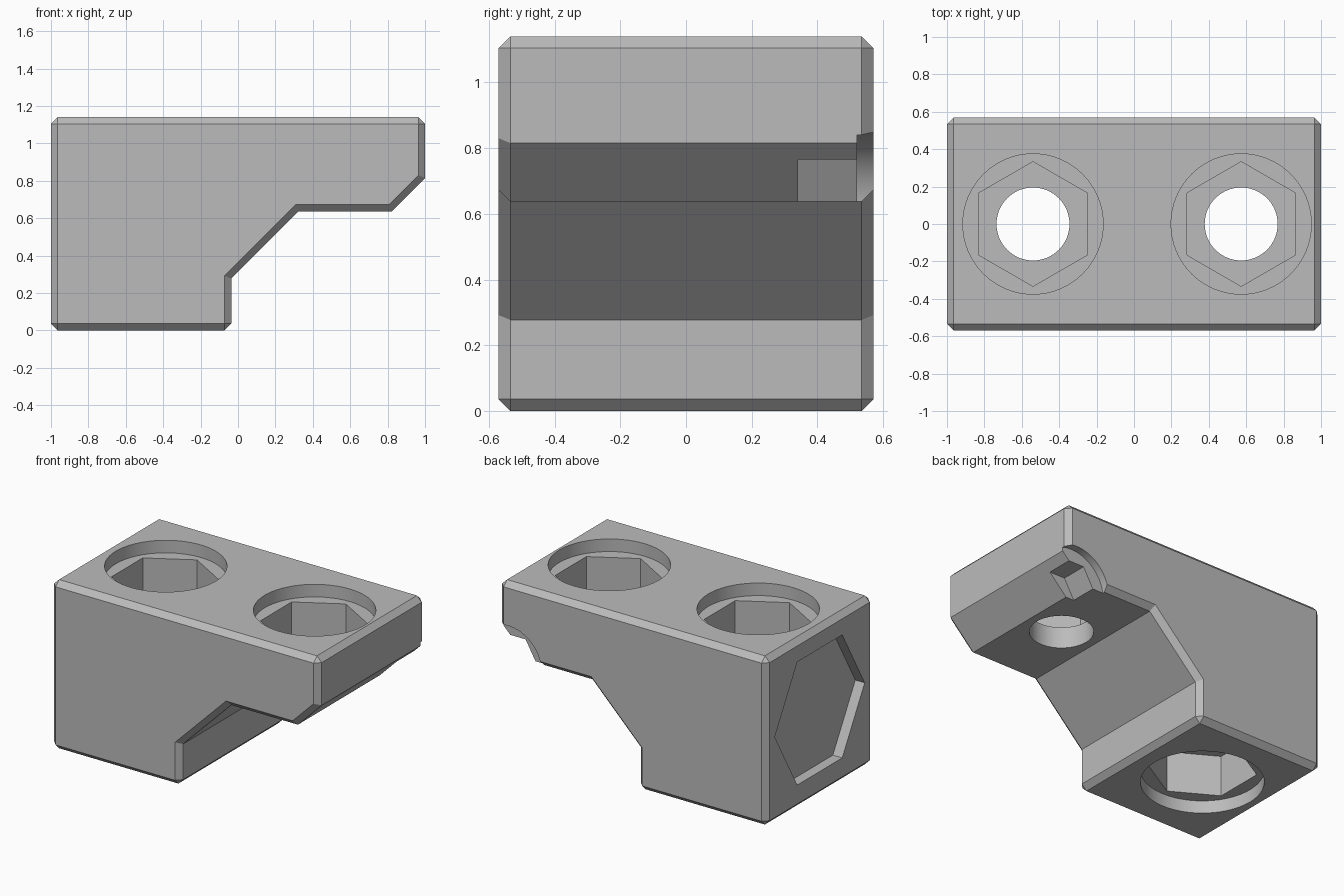
import bpy
import bmesh
from math import pi
from mathutils import Matrix, Vector

cube = bpy.data.objects.get("Cube")
if cube:
    bpy.data.objects.remove(cube, do_unlink=True)

HALF_Y, HEIGHT, CHAMFER = 0.57, 1.14, 0.036
LEDGE_Z, COUNTERBORE, HEX_DEPTH = 0.637, 0.085, 0.36

grey = bpy.data.materials.new("plain_grey")
grey.use_nodes = True
grey.diffuse_color = (0.5, 0.5, 0.5, 1)
grey.node_tree.nodes["Principled BSDF"].inputs["Base Color"].default_value = grey.diffuse_color


def make_object(name, bm):
    bmesh.ops.recalc_face_normals(bm, faces=bm.faces)
    mesh = bpy.data.meshes.new(name)
    bm.to_mesh(mesh)
    bm.free()
    mesh.materials.append(grey)
    obj = bpy.data.objects.new(name, mesh)
    bpy.context.collection.objects.link(obj)
    return obj


# Stepped side profile, extruded along y
profile = [(-1, 0), (-0.036, 0), (-0.036, 0.277), (0.324, LEDGE_Z),
           (0.822, LEDGE_Z), (1, 0.815), (1, HEIGHT), (-1, HEIGHT)]
bm = bmesh.new()
front = bm.faces.new([bm.verts.new((x, -HALF_Y, z)) for x, z in profile])
extruded = bmesh.ops.extrude_face_region(bm, geom=[front], use_keep_orig=True)
bmesh.ops.translate(bm, vec=(0, 2 * HALF_Y, 0),
                    verts=[g for g in extruded["geom"] if isinstance(g, bmesh.types.BMVert)])
bmesh.ops.recalc_face_normals(bm, faces=bm.faces)


# Chamfer the front and back outlines and the square outer corners
def is_chamfered(edge):
    a, b = (v.co for v in edge.verts)
    if abs(a.y - b.y) < 0.01:
        return True
    return a.z < 0.01 or a.z > HEIGHT - 0.01


bmesh.ops.bevel(bm, geom=[e for e in bm.edges if is_chamfered(e)],
                offset=CHAMFER, segments=1, affect='EDGES')
body = make_object("clamp_body", bm)
bpy.context.view_layer.objects.active = body
body.select_set(True)


def cut(name, sides, radius, start, end, turn=0):
    """Subtract a prism running from start to end."""
    start, end = Vector(start), Vector(end)
    axis = end - start
    if abs(axis.x) > 0:
        rotation = Matrix.Rotation(pi / 2, 4, 'Y')
    elif abs(axis.y) > 0:
        rotation = Matrix.Rotation(pi / 2, 4, 'X')
    else:
        rotation = Matrix.Identity(4)
    tool = bmesh.new()
    bmesh.ops.create_cone(tool, cap_ends=True, segments=sides, radius1=radius,
                          radius2=radius, depth=axis.length,
                          matrix=Matrix.Translation((start + end) / 2) @ rotation
                          @ Matrix.Rotation(turn, 4, 'Z'))
    cutter = make_object(name, tool)
    cutter.hide_render = True
    mod = body.modifiers.new(name, 'BOOLEAN')
    mod.operation = 'DIFFERENCE'
    mod.solver = 'EXACT'
    mod.object = cutter
    bpy.ops.object.modifier_apply(modifier=mod.name)
    bpy.data.objects.remove(cutter, do_unlink=True)


def bolt_seat(x, face_z, inward):
    """Round counterbore with a hexagonal pocket beneath it."""
    outside = face_z - inward * 0.1
    cut("counterbore", 64, 0.375, (x, 0, outside), (x, 0, face_z + inward * COUNTERBORE))
    cut("hex_pocket", 6, 0.333, (x, 0, outside), (x, 0, face_z + inward * HEX_DEPTH))


# Vertical bolt holes: one through the tall block, one through the overhang
for x in (-0.54, 0.573):
    cut("bolt_bore", 64, 0.195, (x, 0, -0.1), (x, 0, HEIGHT + 0.1))
    bolt_seat(x, HEIGHT, -1)
bolt_seat(-0.54, 0, 1)

# Partial bolt seat at the back of the sloped nose
cut("nose_counterbore", 64, 0.25, (0.93, 0.52, 0.6), (0.93, 0.7, 0.6))
cut("nose_hex_pocket", 6, 0.19, (0.93, 0.34, 0.6), (0.93, 0.7, 0.6), pi / 6)

# Shallow hexagonal recess in the tall end
cut("end_recess", 6, 0.48, (-1.1, 0, 0.58), (-0.93, 0, 0.58))

bpy.ops.object.shade_smooth_by_angle(angle=pi / 9)
